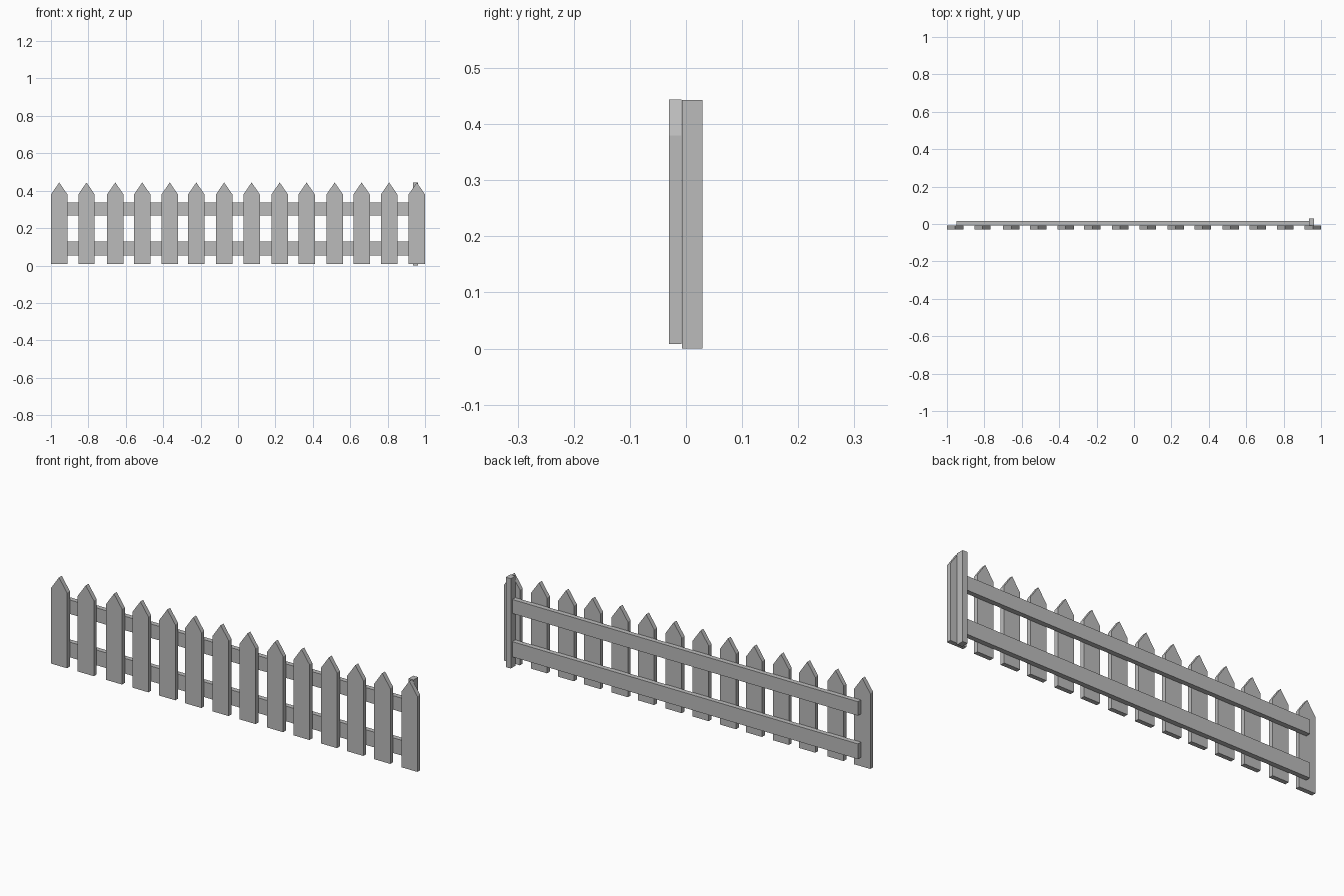
import bpy
import bmesh

cube = bpy.data.objects.get("Cube")
if cube:
    bpy.data.objects.remove(cube, do_unlink=True)

grey = bpy.data.materials.new("weathered_grey")
grey.use_nodes = True
grey.diffuse_color = (0.5, 0.5, 0.5, 1)
grey.node_tree.nodes["Principled BSDF"].inputs["Base Color"].default_value = (0.5, 0.5, 0.5, 1)


def board(name, outline, front, back):
    """Extrude an x-z outline from the front y to the back y."""
    bm = bmesh.new()
    face = bm.faces.new([bm.verts.new((x, front, z)) for x, z in outline])
    new = bmesh.ops.extrude_face_region(bm, geom=[face])["geom"]
    verts = [v for v in new if isinstance(v, bmesh.types.BMVert)]
    bmesh.ops.translate(bm, verts=verts, vec=(0, back - front, 0))
    bmesh.ops.recalc_face_normals(bm, faces=bm.faces)
    mesh = bpy.data.meshes.new(name)
    bm.to_mesh(mesh)
    bm.free()
    mesh.materials.append(grey)
    obj = bpy.data.objects.new(name, mesh)
    bpy.context.collection.objects.link(obj)
    return obj


def rectangle(x0, x1, z0, z1):
    return [(x0, z0), (x1, z0), (x1, z1), (x0, z1)]


# Pointed pickets, slightly unevenly spaced
half = 0.044
centres = [-0.956, -0.81, -0.656, -0.512, -0.365, -0.223, -0.074,
           0.073, 0.223, 0.367, 0.517, 0.661, 0.808, 0.956]
for i, x in enumerate(centres, 1):
    outline = [(x - half, 0.008), (x + half, 0.008), (x + half, 0.38),
               (x, 0.444), (x - half, 0.38)]
    board(f"picket_{i}", outline, -0.03, -0.008)

# Horizontal rails behind the pickets
board("lower_rail", rectangle(-0.95, 0.94, 0.053, 0.128), -0.007, 0.017)
board("upper_rail", rectangle(-0.95, 0.94, 0.267, 0.336), -0.007, 0.017)

# Single end post
board("end_post", rectangle(0.936, 0.963, 0, 0.443), -0.007, 0.029)
